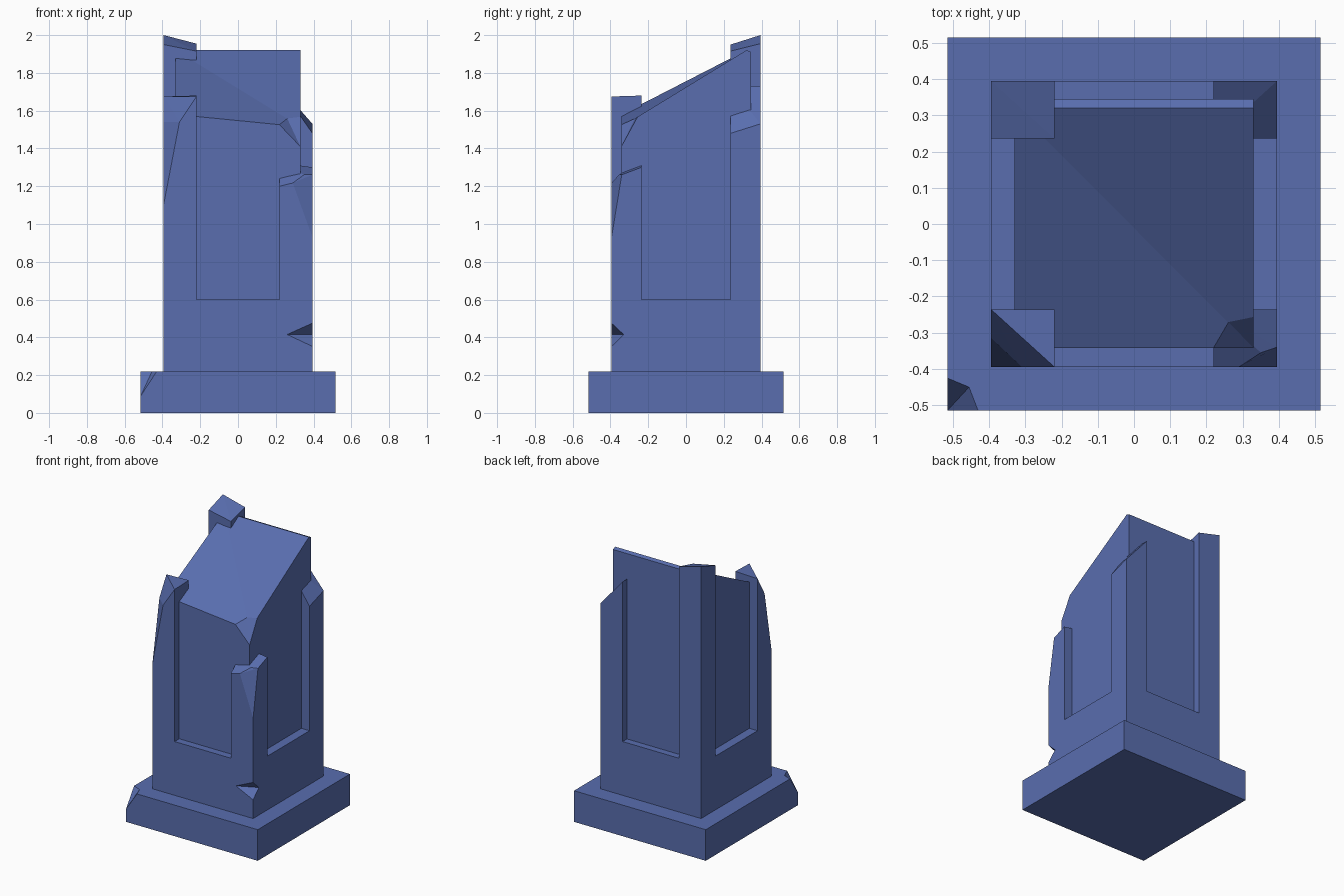
import bpy, bmesh
from mathutils import Vector

if "Cube" in bpy.data.objects:
    bpy.data.objects.remove(bpy.data.objects["Cube"])

stone = bpy.data.materials.new("blue_stone")
stone.diffuse_color = (0.10, 0.155, 0.43, 1)
stone.use_nodes = True
stone.node_tree.nodes["Principled BSDF"].inputs["Base Color"].default_value = stone.diffuse_color


def make(name, pts, faces=None):
    """Solid from explicit faces, or the convex hull of the points."""
    bm = bmesh.new()
    vs = [bm.verts.new(p) for p in pts]
    if faces:
        for f in faces:
            bm.faces.new([vs[i] for i in f])
    else:
        res = bmesh.ops.convex_hull(bm, input=vs)
        junk = {g for g in res["geom_interior"] + res["geom_unused"]
                if isinstance(g, bmesh.types.BMVert)}
        bmesh.ops.delete(bm, geom=list(junk), context='VERTS')
        bmesh.ops.dissolve_limit(bm, angle_limit=0.01, verts=bm.verts, edges=bm.edges)
    bmesh.ops.recalc_face_normals(bm, faces=bm.faces)
    me = bpy.data.meshes.new(name)
    bm.to_mesh(me)
    bm.free()
    me.materials.append(stone)
    ob = bpy.data.objects.new(name, me)
    bpy.context.collection.objects.link(ob)
    return ob


def rect(x0, x1, y0, y1, z):
    return [(x0, y0, z), (x1, y0, z), (x1, y1, z), (x0, y1, z)]


def combine(ob, other, op):
    """Apply a boolean and discard the helper."""
    other.hide_render = True
    mod = ob.modifiers.new(op.lower(), 'BOOLEAN')
    mod.object, mod.operation, mod.solver = other, op, 'EXACT'
    bpy.context.view_layer.objects.active = ob
    bpy.ops.object.modifier_apply(modifier=mod.name)
    bpy.data.objects.remove(other)


def chip(ob, tip, rim, out):
    """Knock a corner off: cone of planes from tip through the rim points."""
    k = Vector(tip)
    pts = [k] + [k + 1.6 * (Vector(p) - k) for p in rim] + [k + Vector(out)]
    combine(ob, make("chip_cutter", pts), 'DIFFERENCE')


# Plinth with a chipped front-left corner
P = 0.515
plinth = make("plinth", rect(-P, P, -P, P, 0) + rect(-P, P, -P, P, 0.22))
chip(plinth, (-P, -P, 0.09),
     [(-P, -0.425, 0.22), (-0.455, -0.45, 0.22), (-0.43, -P, 0.22)], (-0.1, -0.1, 0.25))

# Solid lower block of the shaft, with a wedge notch on the front-right edge
S, Q = 0.394, 0.6
shaft = make("broken_pillar", rect(-S, S, -S, S, 0.22) + rect(-S, S, -S, S, Q))
a, b = Vector((0.26, -S, 0.415)), Vector((S, -0.33, 0.415))
m = (a + b) / 2
ends = [a, b, Vector((S, -S, 0.475)), Vector((S, -S, 0.352))]
combine(shaft, make("notch_cutter", [m + 2 * (p - m) for p in ends]), 'DIFFERENCE')

# Recessed core with a slanted broken top
cx, cf, cb, r = 0.33, -0.342, 0.345, 0.32
core = make("core", rect(-cx, cx, cf, cb, Q) + [
    (-cx, cf, 1.58), (cx, cf, 1.515), (cx, r, 1.92), (-cx, r, 1.92),
    (cx, cb, 1.91), (-cx, cb, 1.91)],
    [(0, 1, 2, 3), (0, 1, 5, 4), (1, 2, 8, 6, 5), (2, 3, 9, 8), (3, 0, 4, 7, 9),
     (4, 5, 7), (5, 6, 7), (7, 6, 8, 9)])
chip(core, (cx, cf, 1.41),
     [(0.22, cf, 1.525), (0.26, -0.27, 1.56), (cx, -0.255, 1.57)], (0.1, -0.1, 0.25))

# Four corner posts, each broken off differently
i, j = 0.22, 0.236
posts = {
    "post_back_left": rect(-S, -i, j, S, Q) + [
        (-S, S, 2.0), (-S, j, 1.95), (-i, S, 1.955), (-i, j, 1.915)],
    "post_back_right": rect(i, S, j, S, Q) + [
        (i, j, 1.73), (i, S, 1.73), (S, j, 1.48), (S, S, 1.53)],
    "post_front_left": rect(-S, -i, -S, -j, Q) + [
        (-i, -j, 1.68), (-S, -j, 1.675), (-i, -S, 1.675),
        (-S, -0.315, 1.54), (-0.31, -S, 1.54), (-S, -S, 1.1)],
    "post_front_right": rect(i, S, -S, -j, Q) + [
        (i, -S, 1.2), (i, -j, 1.325), (S, -j, 1.3), (0.29, -S, 1.217),
        (0.35, -0.355, 1.261), (S, -0.34, 1.261), (S, -S, 0.93)],
}
combine(shaft, core, 'UNION')
for name, pts in posts.items():
    combine(shaft, make(name, pts), 'UNION')
